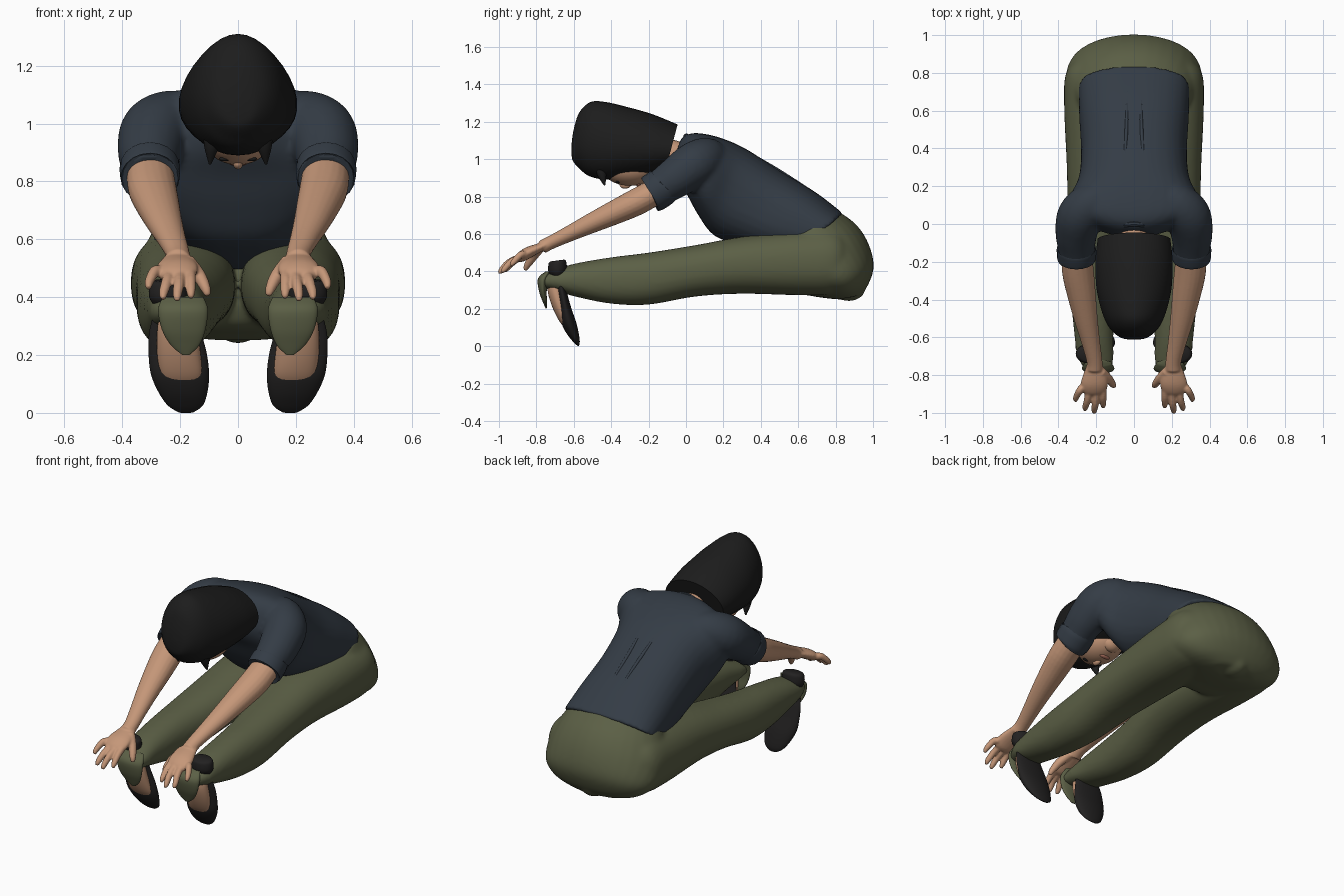
import bpy, bmesh, math
from mathutils import Vector, Matrix

if "Cube" in bpy.data.objects:
    bpy.data.objects.remove(bpy.data.objects["Cube"])


def material(name, r, g, b):
    mat = bpy.data.materials.new(name)
    mat.use_nodes = True
    mat.diffuse_color = (r, g, b, 1)
    bsdf = mat.node_tree.nodes["Principled BSDF"]
    bsdf.inputs["Base Color"].default_value = (r, g, b, 1)
    bsdf.inputs["Roughness"].default_value = 0.8
    return mat


skin = material("skin", 0.56, 0.31, 0.19)
hair_black = material("hair black", 0.012, 0.012, 0.012)
shirt_navy = material("shirt navy", 0.034, 0.045, 0.06)
trouser_olive = material("trouser olive", 0.105, 0.115, 0.06)
shoe_black = material("shoe black", 0.016, 0.015, 0.015)
lip_rose = material("lip rose", 0.4, 0.16, 0.11)


def finish(name, bm, mat, angle=50):
    bmesh.ops.recalc_face_normals(bm, faces=bm.faces)
    mesh = bpy.data.meshes.new(name)
    bm.to_mesh(mesh)
    bm.free()
    mesh.materials.append(mat)
    obj = bpy.data.objects.new(name, mesh)
    bpy.context.collection.objects.link(obj)
    bpy.ops.object.select_all(action="DESELECT")
    obj.select_set(True)
    bpy.context.view_layer.objects.active = obj
    bpy.ops.object.shade_smooth_by_angle(angle=math.radians(angle))
    return obj


def smooth_rows(rows, steps):
    """Catmull-Rom interpolation through rows of numbers."""
    out = []
    last = len(rows) - 1
    for i in range(last):
        quad = [rows[max(i - 1, 0)], rows[i], rows[i + 1], rows[min(i + 2, last)]]
        for k in range(steps):
            t = k / steps
            out.append([b + t * (c - a) / 2
                        + t * t * (a - 2.5 * b + 2 * c - d / 2)
                        + t ** 3 * (1.5 * (b - c) + (d - a) / 2)
                        for a, b, c, d in zip(*quad)])
    return out + [list(rows[-1])]


def skin_rings(name, rings, mat):
    """Bridge rings of points into one capped surface."""
    bm = bmesh.new()
    loops = [[bm.verts.new(p) for p in ring] for ring in rings]
    n = len(loops[0])
    for a, b in zip(loops, loops[1:]):
        for i in range(n):
            j = (i + 1) % n
            bm.faces.new((a[i], a[j], b[j], b[i]))
    bm.faces.new(loops[0])
    bm.faces.new(loops[-1])
    return finish(name, bm, mat)


def loft(name, sections, mat, side=1, egg=0, power=1, n=32, steps=5):
    """Each section: y and z of one edge, y and z of the other, centre x, half width.
    Egg narrows the first edge; a power under one squares the section."""
    rings = []
    for ya, za, yb, zb, cx, hw in smooth_rows(sections, steps):
        ring = []
        for i in range(n):
            c, s = math.cos(math.tau * i / n), math.sin(math.tau * i / n)
            c, s = (math.copysign(abs(v) ** power, v) for v in (c, s))
            ring.append((side * (cx + hw * c * (1 - egg * s)),
                         (ya + yb + s * (ya - yb)) / 2, (za + zb + s * (za - zb)) / 2))
        rings.append(ring)
    return skin_rings(name, rings, mat)


def tube(name, path, mat, side=1, n=20, steps=4, flat=1):
    """Each path row: x, y, z, radius; flat squashes the tube's depth."""
    rows = smooth_rows(path, steps)
    pts = [Vector((side * r[0], r[1], r[2])) for r in rows]
    rings = []
    for i, (p, row) in enumerate(zip(pts, rows)):
        along = (pts[min(i + 1, len(pts) - 1)] - pts[max(i - 1, 0)]).normalized()
        up = along.cross(Vector((1, 0, 0))).normalized()
        across = up.cross(along)
        rings.append([p + row[3] * (across * math.cos(math.tau * k / n)
                                    + up * flat * math.sin(math.tau * k / n))
                      for k in range(n)])
    return skin_rings(name, rings, mat)


def ball(name, centre, size, mat):
    bm = bmesh.new()
    bmesh.ops.create_uvsphere(bm, u_segments=28, v_segments=16, radius=1,
                              matrix=Matrix.LocRotScale(Vector(centre), None, Vector(size)))
    return finish(name, bm, mat)


def fuse(name, parts, voxel=0.012, rounds=8):
    """Join overlapping pieces into one softly blended surface."""
    bpy.ops.object.select_all(action="DESELECT")
    for part in parts:
        part.select_set(True)
    bpy.context.view_layer.objects.active = parts[0]
    bpy.ops.object.join()
    parts[0].name = name
    remesh = parts[0].modifiers.new("blend", "REMESH")
    remesh.mode = "VOXEL"
    remesh.voxel_size = voxel
    remesh.use_smooth_shade = True
    soften = parts[0].modifiers.new("soften", "SMOOTH")
    soften.iterations = rounds


# Shirt body, hem to neck: back edge, front edge
shirt = [loft("shirt_body", [
    (.84, .71, .60, .50, 0, .295), (.69, .825, .44, .50, 0, .29),
    (.50, .94, .25, .55, 0, .28), (.32, 1.055, .14, .60, 0, .295),
    (.19, 1.112, .06, .71, 0, .345), (.085, 1.137, 0, .82, 0, .335),
    (.015, 1.135, -.045, .89, 0, .215), (-.03, 1.105, -.075, .96, 0, .105)],
    shirt_navy, power=.82)]

# Collar
bpy.ops.mesh.primitive_torus_add(major_radius=.088, minor_radius=.018, major_segments=32,
                                 minor_segments=10, location=(0, -.025, 1.035),
                                 rotation=(math.radians(72), 0, 0))
collar = bpy.context.object
collar.name = "collar"
collar.data.materials.append(shirt_navy)
bpy.ops.object.shade_smooth_by_angle()

# Seat of the trousers
trousers = [loft("trouser_seat", [
    (.81, .725, .50, .54, 0, .29), (.91, .65, .48, .40, 0, .34),
    (.975, .55, .52, .30, 0, .365), (1.004, .43, .66, .27, 0, .34),
    (.975, .33, .76, .255, 0, .26), (.93, .27, .82, .25, 0, .14)], trouser_olive),
    ball("trouser_fold", (0, .87, .31), (.08, .09, .07), trouser_olive)]

# Head, neck and bobbed hair
tube("neck", [(0, .05, .98, .065), (0, -.08, 1.03, .075), (0, -.25, 1.02, .08)], skin)
ball("face", (0, -.30, .965), (.125, .155, .108), skin)
ball("chin", (0, -.20, .93), (.06, .05, .055), skin)
ball("nose", (0, -.325, .862), (.017, .03, .02), skin)
ball("lips", (0, -.255, .865), (.034, .014, .012), lip_rose)
loft("hair", [
    (-.612, 1.08, -.612, 1.03, 0, .02), (-.60, 1.16, -.605, .99, 0, .067),
    (-.57, 1.25, -.57, .95, 0, .113), (-.51, 1.305, -.52, .91, 0, .15),
    (-.43, 1.305, -.43, .89, 0, .18), (-.32, 1.28, -.33, .90, 0, .2),
    (-.18, 1.24, -.20, .915, 0, .204), (-.045, 1.185, -.11, .94, 0, .192)],
    hair_black, egg=.1)

for side, label in ((1, "left"), (-1, "right")):
    # Side lock and eye
    tube(label + "_hair_lock", [(.09, -.46, .98, .03), (.092, -.45, .92, .025),
                                (.097, -.435, .86, .004)], hair_black, side)
    ball(label + "_eye", (side * .045, -.365, .878), (.02, .01, .008), hair_black)

    # Pleat down the back of the shirt
    tube(label + "_back_pleat", [(.05, .34, 1.031, .007), (.04, .5, .935, .01),
                                 (.035, .7, .81, .006)], shirt_navy, side, n=8)

    # Sleeve with turned-up cuff
    shirt.append(tube(label + "_sleeve", [
        (.14, .15, 1.0, .09), (.22, .11, 1.005, .112), (.285, .045, .972, .121),
        (.305, -.045, .908, .112), (.305, -.12, .857, .1), (.304, -.18, .816, .094)],
        shirt_navy, side))
    tube(label + "_sleeve_cuff", [(.305, -.125, .854, .098), (.305, -.13, .85, .104),
                                  (.304, -.18, .816, .103), (.304, -.188, .811, .096)],
         shirt_navy, side)

    # Arm and palm
    arm = [tube(label + "_forearm", [
        (.305, -.13, .845, .08), (.297, -.25, .778, .084), (.28, -.36, .725, .077),
        (.255, -.5, .66, .063), (.23, -.62, .603, .05), (.21, -.72, .555, .042),
        (.208, -.77, .53, .043)], skin, side, flat=.86),
        tube(label + "_palm", [
            (.21, -.73, .55, .036), (.208, -.78, .528, .055), (.21, -.84, .502, .072),
            (.216, -.88, .478, .067), (.218, -.90, .465, .045)], skin, side, flat=.42)]

    # Fingers: root x, tip x, tip y, tip z
    fingers = {"index": (.165, .163, -.97, .398), "middle": (.198, .21, -1.0, .388),
               "ring": (.235, .258, -.985, .393), "little": (.268, .308, -.937, .43)}
    for finger, (root, x, y, z) in fingers.items():
        arm.append(tube(f"{label}_{finger}_finger", [
            (root, -.86, .487, .02), ((root + x) / 2, y + .055, z + .06, .019),
            (x, y + .015, z + .02, .016), (x, y, z, .009)], skin, side, n=12))
    arm.append(tube(label + "_thumb", [
        (.175, -.78, .525, .026), (.135, -.82, .475, .024),
        (.112, -.85, .43, .018), (.105, -.86, .405, .01)], skin, side, n=12))
    fuse(label + "_arm", arm, voxel=.006, rounds=4)

    # Trouser leg: top edge, bottom edge
    trousers.append(loft(label + "_trouser_leg", [
        (.89, .54, .89, .34, .18, .1), (.80, .62, .80, .28, .19, .17),
        (.62, .62, .62, .272, .19, .18), (.30, .585, .30, .28, .184, .172),
        (.05, .54, .05, .265, .195, .157), (-.2, .50, -.2, .222, .212, .137),
        (-.4, .475, -.4, .227, .216, .118), (-.6, .44, -.58, .262, .212, .103),
        (-.71, .405, -.68, .29, .205, .097), (-.775, .375, -.76, .31, .19, .075)],
        trouser_olive, side, power=.88))

    # Loose hem draped over the instep
    loft(label + "_trouser_hem", [
        (-.72, .40, -.75, .40, .19, .07), (-.735, .355, -.792, .36, .19, .086),
        (-.745, .29, -.785, .29, .188, .076), (-.742, .235, -.765, .235, .183, .05),
        (-.745, .20, -.75, .20, .18, .012)], trouser_olive, side, steps=4)

    # Foot and slip-on shoe, toes down
    loft(label + "_foot", [
        (-.66, .38, -.73, .38, .21, .055), (-.65, .30, -.74, .30, .21, .068),
        (-.63, .21, -.715, .21, .205, .075), (-.61, .12, -.675, .13, .195, .07),
        (-.60, .08, -.63, .08, .19, .04)], skin, side)
    loft(label + "_shoe", [
        (-.572, .0, -.582, .003, .18, .025), (-.568, .025, -.605, .025, .182, .06),
        (-.574, .07, -.64, .07, .19, .084), (-.588, .13, -.668, .13, .2, .1),
        (-.612, .20, -.675, .20, .208, .101), (-.635, .28, -.685, .28, .217, .09),
        (-.655, .36, -.70, .36, .215, .07)], shoe_black, side)
    loft(label + "_shoe_heel", [
        (-.65, .37, -.71, .36, .225, .06), (-.637, .405, -.735, .395, .24, .067),
        (-.64, .45, -.735, .44, .24, .065), (-.65, .463, -.725, .453, .24, .05)],
        shoe_black, side)

fuse("shirt", shirt)
fuse("trousers", trousers)
